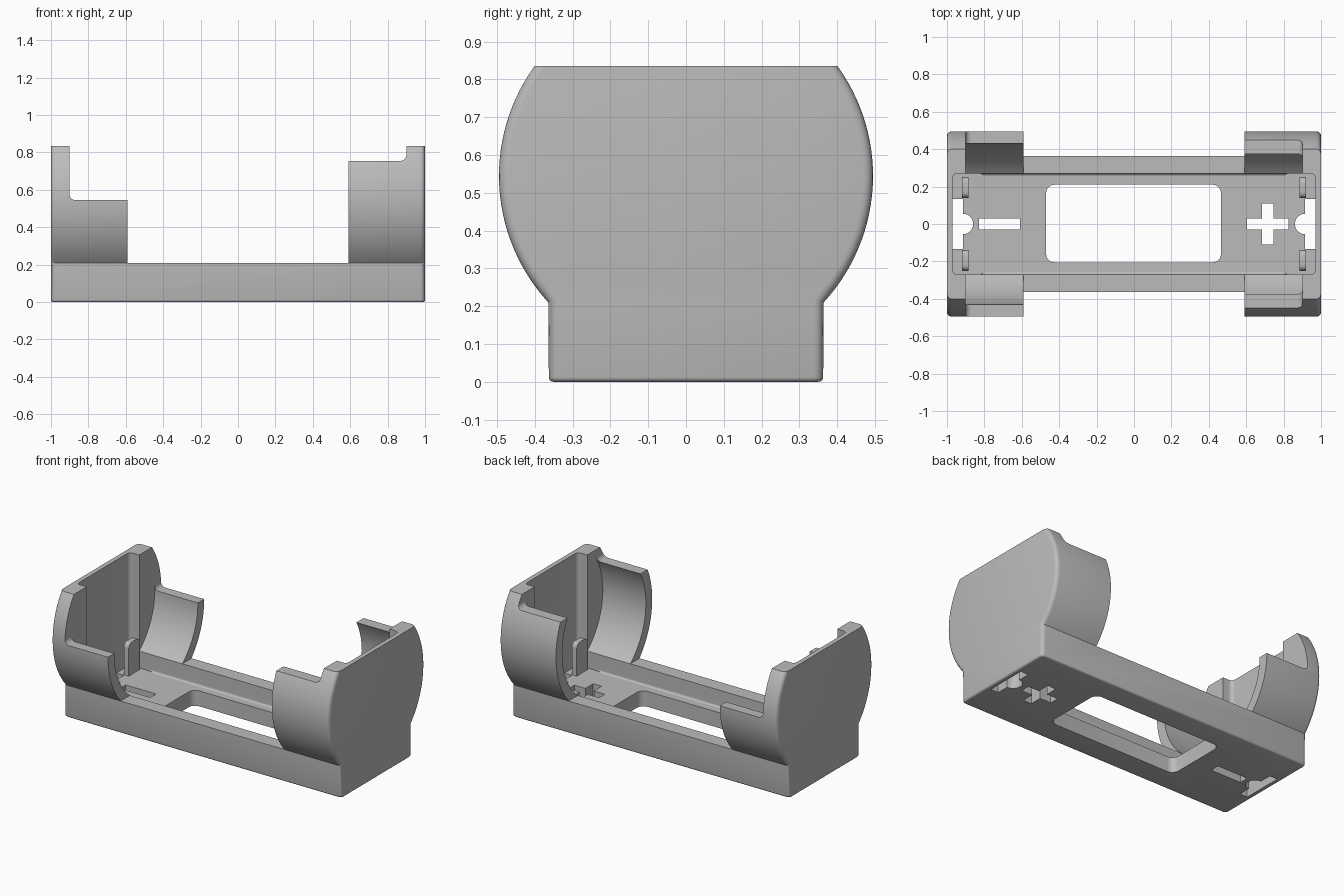
import bpy, bmesh
from math import sin, cos, pi, asin, radians

cube = bpy.data.objects.get("Cube")
if cube:
    bpy.data.objects.remove(cube, do_unlink=True)

AXIS_Z, OUTER, BORE = 0.545, 0.495, 0.43
RIM, FLOOR, TOP = 0.21, 0.10, 0.835

grey = bpy.data.materials.new("plain grey")
grey.use_nodes = True
grey.diffuse_color = (0.5, 0.5, 0.5, 1)
grey.node_tree.nodes["Principled BSDF"].inputs["Base Color"].default_value = (0.5, 0.5, 0.5, 1)


def prism(name, pts, axis, lo, hi):
    """Extrude a closed profile along x (y,z points), y (x,z) or z (x,y)."""
    place = {"x": lambda p, t: (t, p[0], p[1]),
             "y": lambda p, t: (p[0], t, p[1]),
             "z": lambda p, t: (p[0], p[1], t)}[axis]
    bm = bmesh.new()
    ends = [[bm.verts.new(place(p, t)) for p in pts] for t in (lo, hi)]
    n = len(pts)
    for i in range(n):
        j = (i + 1) % n
        bm.faces.new((ends[0][i], ends[0][j], ends[1][j], ends[1][i]))
    bm.faces.new(ends[0])
    bm.faces.new(ends[1])
    bmesh.ops.recalc_face_normals(bm, faces=bm.faces)
    me = bpy.data.meshes.new(name)
    bm.to_mesh(me)
    bm.free()
    ob = bpy.data.objects.new(name, me)
    bpy.context.collection.objects.link(ob)
    me.materials.append(grey)
    return ob


def arc(cx, cy, r, a0, a1, n):
    return [(cx + r * cos(a0 + (a1 - a0) * i / n), cy + r * sin(a0 + (a1 - a0) * i / n))
            for i in range(n + 1)]


def rounded(x0, x1, y0, y1, r):
    pts = []
    for k, (x, y) in enumerate([(x1 - r, y1 - r), (x0 + r, y1 - r), (x0 + r, y0 + r), (x1 - r, y0 + r)]):
        pts += arc(x, y, r, k * pi / 2, (k + 1) * pi / 2, 6)
    return pts


def rect(x0, x1, y0, y1):
    return [(x0, y0), (x1, y0), (x1, y1), (x0, y1)]


def boolean(ob, other, op):
    mod = ob.modifiers.new(other.name, "BOOLEAN")
    mod.object, mod.operation, mod.solver = other, op, "EXACT"
    bpy.context.view_layer.objects.active = ob
    bpy.ops.object.modifier_apply(modifier=mod.name)
    bpy.data.objects.remove(other, do_unlink=True)


# Body: square foot under a round barrel with a flat top
low, high = asin((RIM - AXIS_Z) / OUTER), asin((TOP - AXIS_Z) / OUTER)
side = [(0.363, 0)] + arc(0, AXIS_Z, OUTER, low, high, 28)
body = prism("battery_holder", side + [(-y, z) for y, z in reversed(side)], "x", -1, 1)

# Soften the end outlines and the bottom edges
bm = bmesh.new()
bm.from_mesh(body.data)


def edges(test):
    return [e for e in bm.edges if test(*[v.co for v in e.verts])]


ends = edges(lambda a, b: abs(a.x - b.x) < 0.01 and min(a.z, b.z) < TOP - 0.01 and max(a.z, b.z) > 0.01)
bmesh.ops.bevel(bm, geom=ends, offset=0.025, segments=4, profile=0.5, affect="EDGES")
bottom = edges(lambda a, b: max(a.z, b.z) < 0.001)
bmesh.ops.bevel(bm, geom=bottom, offset=0.012, segments=3, profile=0.5, affect="EDGES")
bm.to_mesh(body.data)
bm.free()

# Step the top down from the end walls to the low and tall cradles and the rim
r = 0.03
steps = [(-0.9, 1)]
steps += arc(-0.9 + r, AXIS_Z + r, r, pi, 1.5 * pi, 6)
steps += [(-0.59, AXIS_Z), (-0.59, RIM), (0.59, RIM), (0.59, 0.755)]
steps += arc(0.9 - r, 0.755 + r, r, 1.5 * pi, 2 * pi, 6)
steps += [(0.9, 1)]
boolean(body, prism("step_cutter", steps, "y", -1, 1), "DIFFERENCE")

# Barrel bore with the straight channel beneath it
low = asin((RIM - AXIS_Z) / BORE)
half = arc(0.255, FLOOR + 0.015, 0.015, -pi / 2, 0, 4) + arc(0, AXIS_Z, BORE, low, radians(88), 32)
bore = half + [(-y, z) for y, z in reversed(half)]
boolean(body, prism("bore_cutter", bore, "x", -0.9, 0.9), "DIFFERENCE")

# Contact pockets, floor openings and clip posts at both ends
for s in (-1, 1):
    pocket = [(s * x, y) for x, y in rounded(0.8, 0.97, -0.27, 0.27, 0.025)]
    boolean(body, prism("pocket_cutter", pocket, "z", FLOOR, 1), "DIFFERENCE")
    opening = [(0.97, -0.135), (0.97, 0.135), (0.915, 0.135)]
    opening += arc(0.915, 0, 0.055, pi / 2, 1.5 * pi, 14) + [(0.915, -0.135)]
    opening = [(s * x, y) for x, y in opening]
    boolean(body, prism("opening_cutter", opening, "z", -0.1, 0.2), "DIFFERENCE")
    for t in (-1, 1):
        profile = [(0.14, FLOOR - 0.02), (0.25, FLOOR - 0.02)]
        profile += arc(0.22, 0.28, 0.03, 0, pi / 2, 5) + arc(0.17, 0.28, 0.03, pi / 2, pi, 5)
        post = prism("clip_post", [(t * y, z) for y, z in profile], "x",
                     min(s * 0.92, s * 0.885), max(s * 0.92, s * 0.885))
        boolean(body, post, "UNION")

# Floor window and the polarity slots
w, a, c = 0.03, 0.11, 0.715
cuts = [rounded(-0.47, 0.465, -0.205, 0.21, 0.045),
        rect(-0.83, -0.61, -w, w),
        [(c + x, y) for x, y in [(w, w), (w, a), (-w, a), (-w, w), (-a, w), (-a, -w),
                                 (-w, -w), (-w, -a), (w, -a), (w, -w), (a, -w), (a, w)]]]
for pts in cuts:
    boolean(body, prism("floor_cutter", pts, "z", -0.1, 0.18), "DIFFERENCE")

bpy.ops.object.select_all(action="DESELECT")
body.select_set(True)
bpy.context.view_layer.objects.active = body
bpy.ops.object.shade_smooth_by_angle(angle=radians(30))
